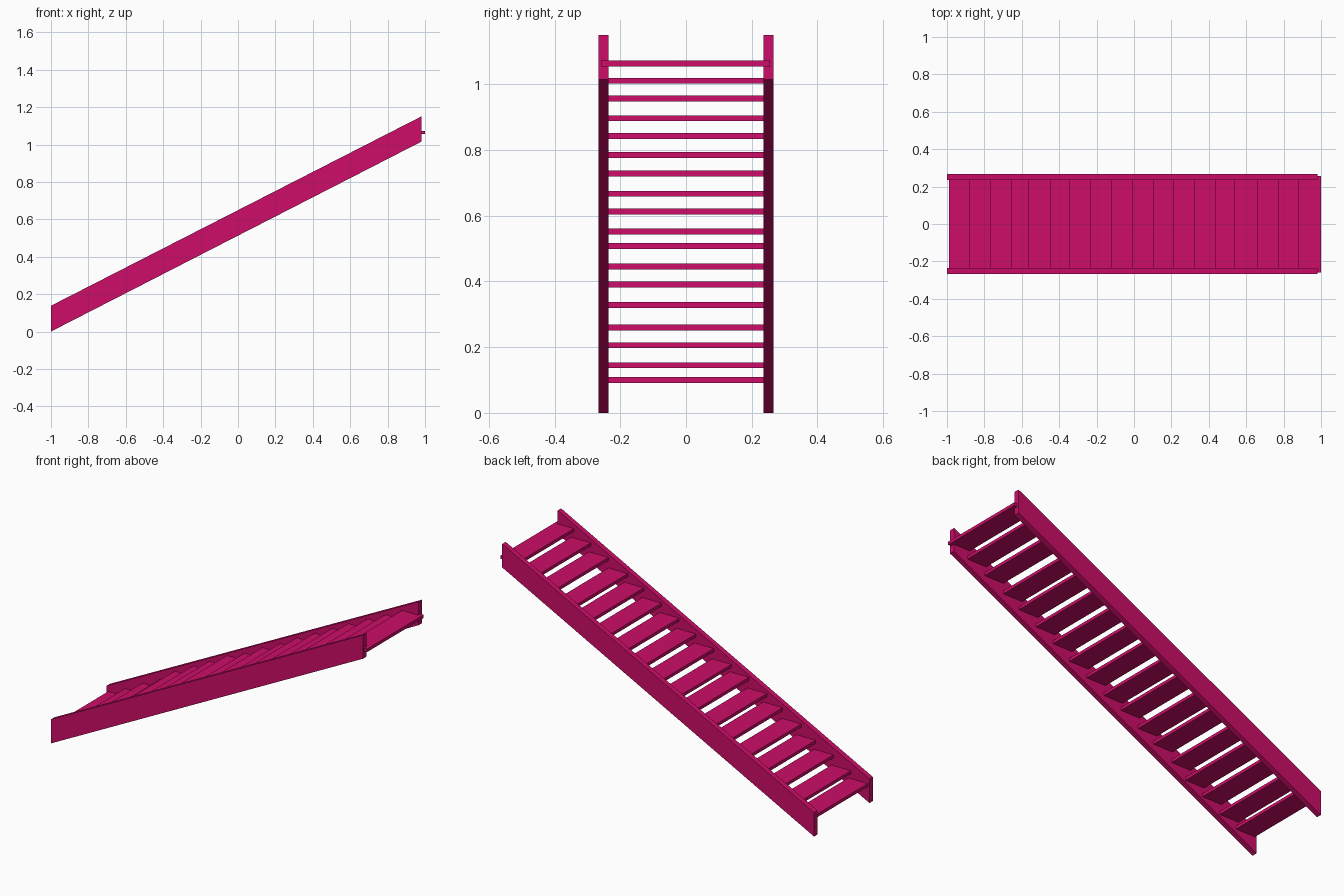
import bpy
import bmesh
from mathutils import Matrix, Vector

default = bpy.data.objects.get("Cube")
if default:
    bpy.data.objects.remove(default)

# Single painted finish
paint = bpy.data.materials.new("magenta_paint")
paint.use_nodes = True
colour = (0.61, 0.004, 0.14, 1.0)
paint.diffuse_color = colour
paint.node_tree.nodes["Principled BSDF"].inputs["Base Color"].default_value = colour


def add_object(name, bm):
    bmesh.ops.recalc_face_normals(bm, faces=bm.faces)
    mesh = bpy.data.meshes.new(name)
    bm.to_mesh(mesh)
    bm.free()
    mesh.materials.append(paint)
    obj = bpy.data.objects.new(name, mesh)
    bpy.context.collection.objects.link(obj)
    return obj


def add_box(name, low, high):
    low, high = Vector(low), Vector(high)
    bm = bmesh.new()
    size = Matrix.Diagonal((high - low).to_4d())
    size[3][3] = 1
    bmesh.ops.create_cube(bm, size=1, matrix=Matrix.Translation((low + high) / 2) @ size)
    return add_object(name, bm)


def add_stringer(name, y_near, y_far):
    # Sloping side board with plumb-cut ends
    profile = [(-1, 0), (0.98, 1.015), (0.98, 1.15), (-1, 0.138)]
    bm = bmesh.new()
    face = bm.faces.new([bm.verts.new((x, y_near, z)) for x, z in profile])
    extruded = bmesh.ops.extrude_face_region(bm, geom=[face])["geom"]
    moved = [v for v in extruded if isinstance(v, bmesh.types.BMVert)]
    bmesh.ops.translate(bm, verts=moved, vec=(0, y_far - y_near, 0))
    return add_object(name, bm)


# Side boards
add_stringer("right_stringer", -0.267, -0.236)
add_stringer("left_stringer", 0.236, 0.267)

# Open treads, slightly unevenly spaced: nosing position and mid height
nosings = [-0.989, -0.882, -0.77, -0.658, -0.567, -0.449, -0.348, -0.235, -0.123,
           -0.011, 0.102, 0.209, 0.321, 0.433, 0.535, 0.658, 0.77, 0.877]
heights = [0.1, 0.145, 0.206, 0.26, 0.329, 0.391, 0.445, 0.508, 0.552,
           0.613, 0.667, 0.729, 0.785, 0.843, 0.897, 0.957, 1.011, 1.064]
depth, half_thickness = 0.123, 0.009
for number, (x, z) in enumerate(zip(nosings, heights), start=1):
    add_box(f"tread_{number}",
            (x, -0.258, z - half_thickness),
            (x + depth, 0.256, z + half_thickness))
